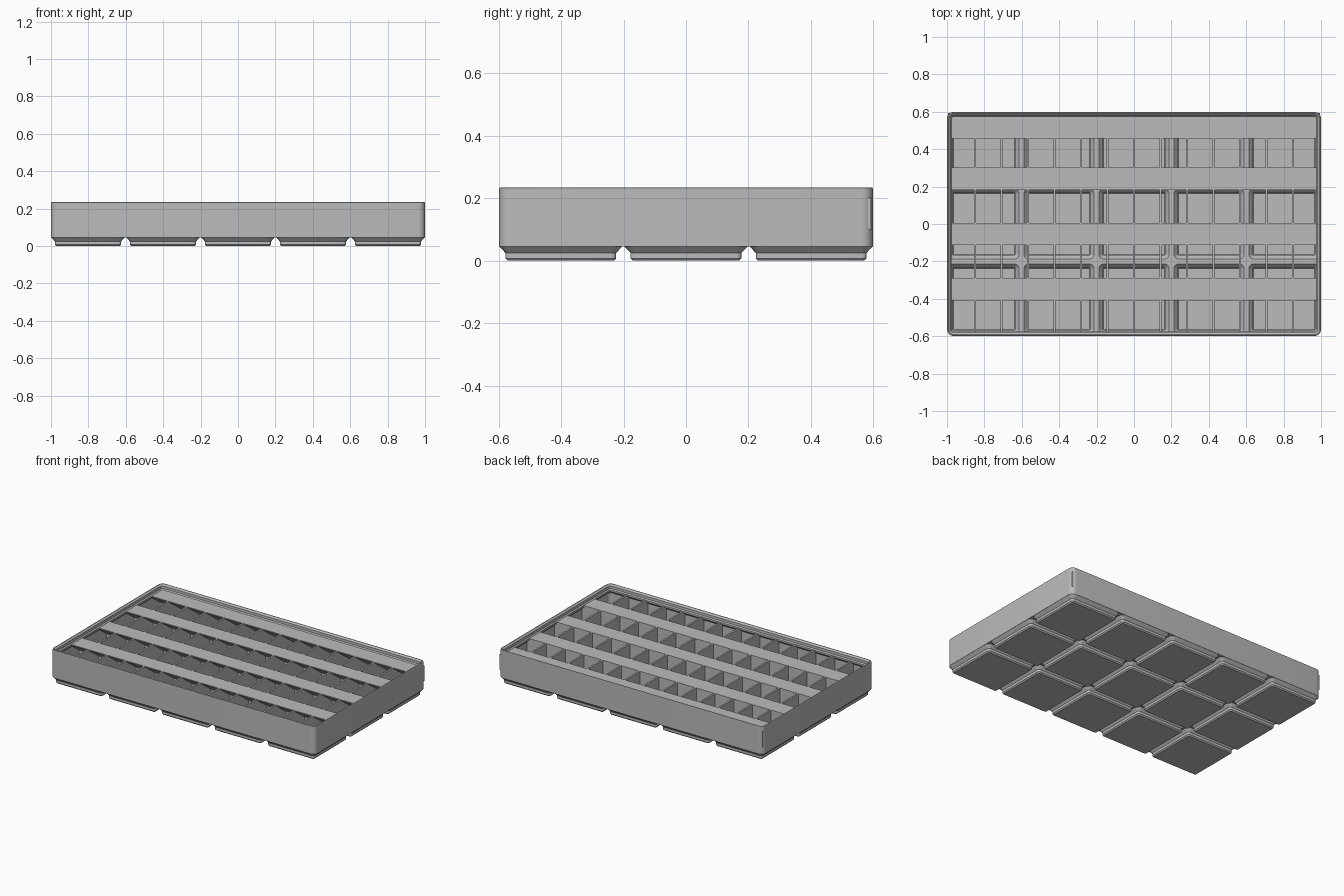
import bpy, bmesh, math
from mathutils import Vector

if "Cube" in bpy.data.objects:
    bpy.data.objects.remove(bpy.data.objects["Cube"], do_unlink=True)

grey = bpy.data.materials.new("plain_grey")
grey.use_nodes = True
colour = (0.5, 0.5, 0.5, 1)
grey.diffuse_color = colour
grey.node_tree.nodes["Principled BSDF"].inputs["Base Color"].default_value = colour

HX, HY = 1.0, 0.599          # outer half sizes
PITCH = 0.401                # spacing of the feet
WALL = 0.009
FLOOR, RIDGE, BASE = 0.0105, 0.0535, 0.0454
SHELF, TOP = 0.2005, 0.2345  # divider tops, rim top
THIN = 0.0115                # divider thickness
CELLS = [(x * PITCH, y * PITCH) for x in range(-2, 3) for y in range(-1, 2)]


def finish(name, bm, smooth=False):
    bmesh.ops.recalc_face_normals(bm, faces=bm.faces)
    mesh = bpy.data.meshes.new(name)
    bm.to_mesh(mesh)
    bm.free()
    mesh.materials.append(grey)
    ob = bpy.data.objects.new(name, mesh)
    bpy.context.collection.objects.link(ob)
    if smooth:
        bpy.ops.object.select_all(action='DESELECT')
        ob.select_set(True)
        bpy.context.view_layer.objects.active = ob
        bpy.ops.object.shade_smooth_by_angle(angle=math.radians(30))
    return ob


def ring(bm, cx, cy, hx, hy, r, z, steps=6):
    """Rounded rectangle of vertices."""
    verts = []
    for q, (sx, sy) in enumerate(((1, 1), (-1, 1), (-1, -1), (1, -1))):
        for i in range(steps + 1):
            a = (q + i / steps) * math.pi / 2
            verts.append(bm.verts.new((cx + sx * (hx - r) + r * math.cos(a),
                                       cy + sy * (hy - r) + r * math.sin(a), z)))
    return verts


def loft(bm, rings):
    for a, b in zip(rings, rings[1:]):
        for i in range(len(a)):
            j = (i + 1) % len(a)
            bm.faces.new((a[i], a[j], b[j], b[i]))


def fill_with_holes(bm, loops):
    edges = [bm.edges.get((l[i - 1], l[i])) for l in loops for i in range(len(l))]
    bmesh.ops.triangle_fill(bm, edges=edges, use_beauty=True, normal=Vector((0, 0, 1)))


def foot(bm, cx, cy, profile):
    rings = [ring(bm, cx, cy, h, h, r, z) for h, r, z in profile]
    loft(bm, rings)
    bm.faces.new(rings[0])
    return rings[-1]


def box(bm, x0, x1, y0, y1, z0, z1):
    v = [bm.verts.new((x, y, z)) for z in (z0, z1)
         for x, y in ((x0, y0), (x1, y0), (x1, y1), (x0, y1))]
    bm.faces.new(v[:4])
    bm.faces.new(v[4:])
    loft(bm, [v[:4], v[4:]])


# Tray shell: outer wall, stepped stacking rim, inner wall
bm = bmesh.new()
wall_profile = [(0, BASE), (0, TOP - 0.004), (0.002, TOP - 0.001), (0.005, TOP),
                (0.008, TOP), (0.018, 0.2245), (0.018, 0.207), (0.025, SHELF),
                (0.025, 0.189), (WALL, 0.173), (WALL, RIDGE)]
wall = [ring(bm, 0, 0, HX - d, HY - d, 0.036 - d, z) for d, z in wall_profile]
loft(bm, wall)

# Hollow feet, outside and inside
outer_foot = [(0.170, 0.008, 0), (0.1775, 0.0155, 0.0076),
              (0.1775, 0.0155, 0.0248), (0.197, 0.035, BASE)]
inner_foot = [(0.163, 0.004, FLOOR), (0.168, 0.008, 0.0155),
              (0.168, 0.008, 0.032), (0.188, 0.028, RIDGE)]
fill_with_holes(bm, [wall[0]] + [foot(bm, x, y, outer_foot) for x, y in CELLS])
fill_with_holes(bm, [wall[-1]] + [foot(bm, x, y, inner_foot) for x, y in CELLS])
finish("tray_shell", bm, smooth=True)

# Column dividers, with lower parts reaching down into each foot
half = THIN / 2
col_step = 2 * (HX - WALL) / 14
bm = bmesh.new()
for i in range(1, 14):
    x = -HX + WALL + i * col_step
    box(bm, x - half, x + half, -HY + 0.006, HY - 0.006, 0.05, SHELF - 0.0005)
    for y in (-PITCH, 0, PITCH):
        box(bm, x - half, x + half, y - 0.17, y + 0.17, FLOOR - 0.001, 0.05)
finish("column_dividers", bm)

# Row dividers
row_step = 2 * (HY - WALL) / 4
rows = [-HY + WALL + i * row_step for i in range(1, 4)]
bm = bmesh.new()
for y in rows:
    box(bm, -HX + 0.006, HX - 0.006, y - half, y + half, 0.05, SHELF - 0.0005)
    for k in range(-2, 3):
        x = k * PITCH
        box(bm, x - 0.17, x + 0.17, y - half, y + half, FLOOR - 0.001, 0.05)
finish("row_dividers", bm)

# Label ledges: wedges with a sloping underside along the back of every row
for n, (back, front) in enumerate([(y + half, y - 0.113) for y in rows]
                                  + [(HY - 0.006, 0.457)]):
    bm = bmesh.new()
    depth = back - front
    profile = [(back, SHELF), (front, SHELF), (front, SHELF - 0.006),
               (back, SHELF - 0.006 - depth * math.tan(math.radians(36)))]
    ends = [[bm.verts.new((x, y, z)) for y, z in profile]
            for x in (-HX + 0.006, HX - 0.006)]
    loft(bm, ends)
    for e in ends:
        bm.faces.new(e)
    finish("label_ledge_%d" % (n + 1), bm)
